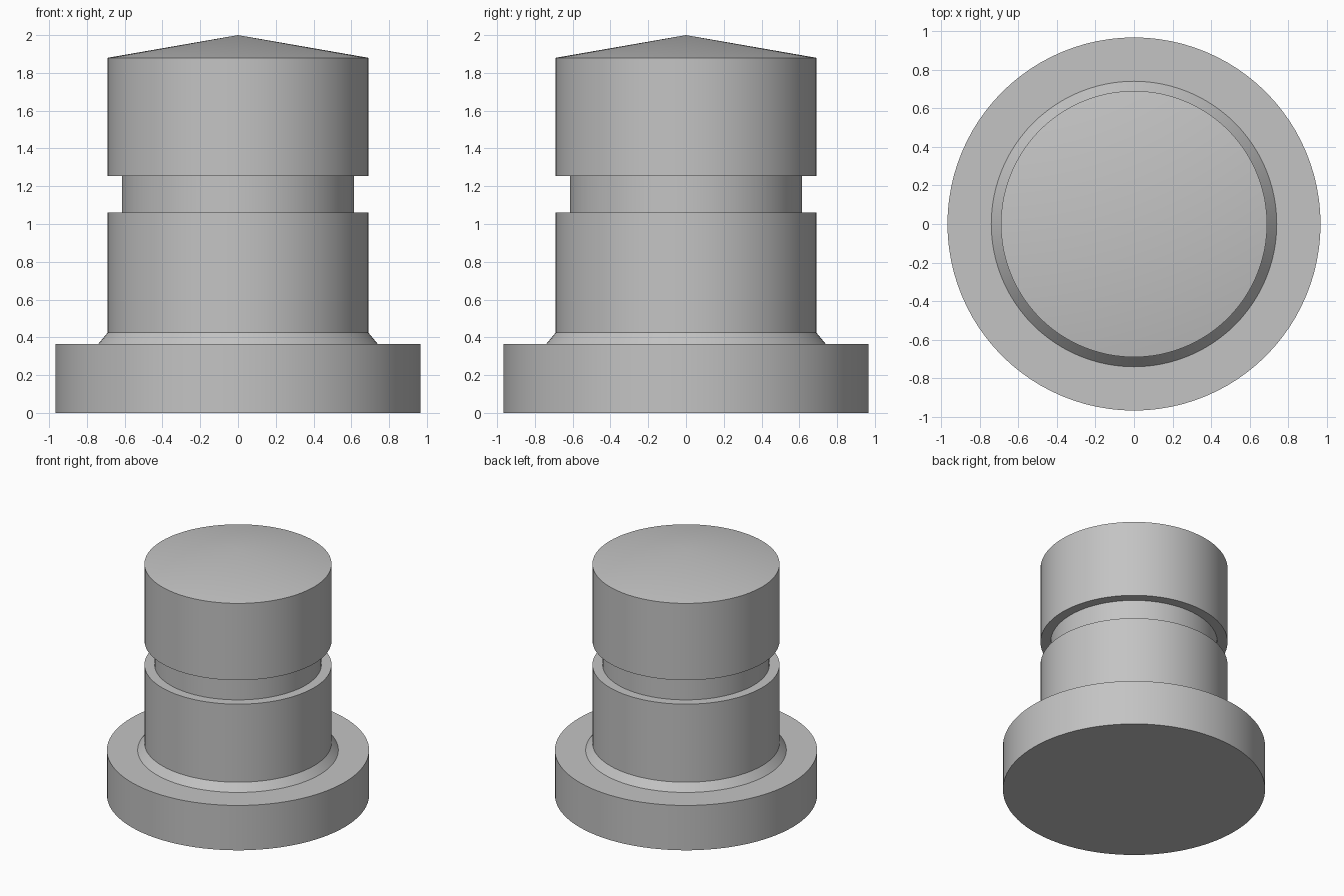
import bpy
import bmesh
import math
from mathutils import Matrix

cube = bpy.data.objects.get("Cube")
if cube:
    bpy.data.objects.remove(cube, do_unlink=True)

SEGMENTS = 96

# Plain grey material
grey = bpy.data.materials.new("plain_grey")
grey.use_nodes = True
colour = (0.55, 0.55, 0.55, 1.0)
grey.diffuse_color = colour
grey.node_tree.nodes["Principled BSDF"].inputs["Base Color"].default_value = colour


def lathe(name, profile):
    """Turn a (radius, height) profile around z into one closed surface."""
    bm = bmesh.new()
    verts = [bm.verts.new((r, 0, z)) for r, z in profile]
    edges = [bm.edges.new(pair) for pair in zip(verts, verts[1:])]
    bmesh.ops.spin(bm, geom=verts + edges, cent=(0, 0, 0), axis=(0, 0, 1),
                   angle=math.tau, steps=SEGMENTS, use_merge=True)
    bmesh.ops.remove_doubles(bm, verts=bm.verts, dist=0.0001)
    bmesh.ops.recalc_face_normals(bm, faces=bm.faces)
    mesh = bpy.data.meshes.new(name)
    bm.to_mesh(mesh)
    bm.free()
    mesh.materials.append(grey)
    obj = bpy.data.objects.new(name, mesh)
    bpy.context.collection.objects.link(obj)
    bpy.ops.object.select_all(action="DESELECT")
    obj.select_set(True)
    bpy.context.view_layer.objects.active = obj
    bpy.ops.object.shade_smooth_by_angle(angle=math.radians(20))
    return obj


FLANGE, FLARE, BODY, NECK = 0.967, 0.74, 0.69, 0.615
FLANGE_TOP, FLARE_TOP, NECK_LOW, NECK_HIGH, RIM, TIP = 0.365, 0.425, 1.06, 1.255, 1.88, 2.0

lathe("grooved_pin", [
    # Wide flange
    (0, 0), (FLANGE, 0), (FLANGE, FLANGE_TOP),
    # Sloped fillet and lower body
    (FLARE, FLANGE_TOP), (BODY, FLARE_TOP), (BODY, NECK_LOW),
    # Groove
    (NECK, NECK_LOW), (NECK, NECK_HIGH),
    # Head with shallow cone
    (BODY, NECK_HIGH), (BODY, RIM), (0, TIP),
])
